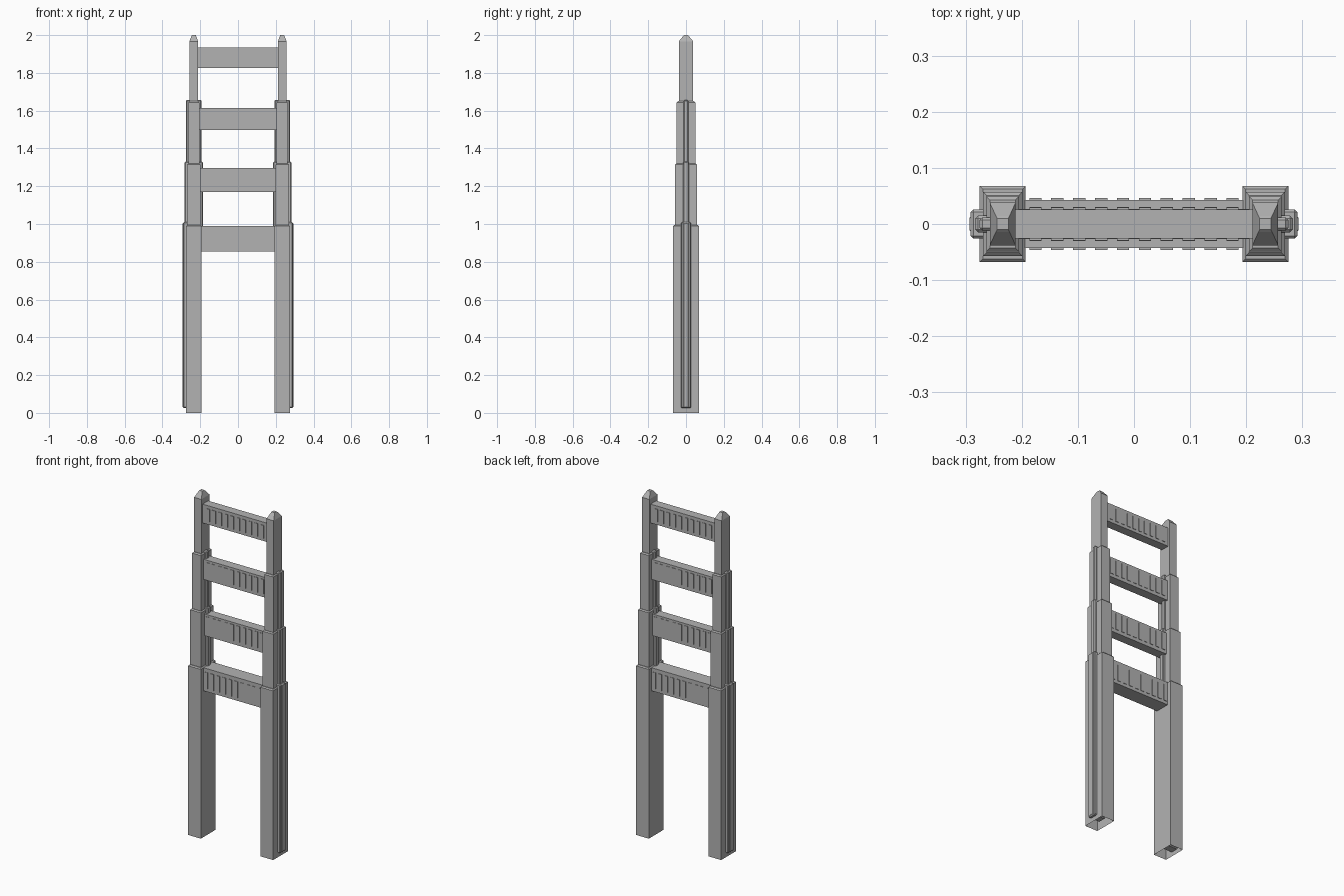
import bpy
import bmesh

cube = bpy.data.objects.get("Cube")
if cube:
    bpy.data.objects.remove(cube, do_unlink=True)

# Single stone grey
grey = bpy.data.materials.new("stone_grey")
grey.use_nodes = True
colour = (0.45, 0.45, 0.45, 1)
grey.diffuse_color = colour
grey.node_tree.nodes["Principled BSDF"].inputs["Base Color"].default_value = colour


def finish(bm, name):
    bmesh.ops.recalc_face_normals(bm, faces=bm.faces[:])
    mesh = bpy.data.meshes.new(name)
    bm.to_mesh(mesh)
    bm.free()
    mesh.materials.append(grey)
    obj = bpy.data.objects.new(name, mesh)
    bpy.context.collection.objects.link(obj)
    return obj


def add_box(bm, x0, x1, y0, y1, z0, z1):
    made = bmesh.ops.create_cube(bm, size=1)["verts"]
    for v in made:
        v.co.x = x1 if v.co.x > 0 else x0
        v.co.y = y1 if v.co.y > 0 else y0
        v.co.z = z1 if v.co.z > 0 else z0


def add_tower(name, cx, rings, open_bottom=False):
    """Stack of rectangles given as (z, half width, half depth)."""
    bm = bmesh.new()
    loops = [[bm.verts.new((cx + sx * hx, sy * hy, z))
              for sx, sy in ((-1, -1), (1, -1), (1, 1), (-1, 1))]
             for z, hx, hy in rings]
    for low, high in zip(loops, loops[1:]):
        for i in range(4):
            j = (i + 1) % 4
            bm.faces.new((low[i], low[j], high[j], high[i]))
    bm.faces.new(loops[-1])
    if not open_bottom:
        bm.faces.new(loops[0])
    return finish(bm, name)


def add_fin(name, x0, x1, hy, z0, z1, chamfer):
    bm = bmesh.new()
    add_box(bm, x0, x1, -hy, hy, z0, z1)
    obj = finish(bm, name)
    bevel = obj.modifiers.new("chamfer", "BEVEL")
    bevel.width = chamfer
    bevel.segments = 1
    return obj


# Tiers: bottom, top, half width, half depth
TIERS = [(0, 0.995, 0.041, 0.068), (0.98, 1.32, 0.035, 0.057),
         (1.3, 1.65, 0.029, 0.049)]
# Fins: inner reach, outer reach, half depth, bottom, top
FINS = [(0.02, 0.057, 0.026, 0.025, 1.01), (0.049, 0.049, 0.015, 0.98, 1.33),
        (0.041, 0.041, 0.012, 1.3, 1.657)]
LEG_X = 0.234
EDGE = 0.006

for side, label in ((1, "left"), (-1, "right")):
    cx = side * LEG_X
    # Stepped tower legs with chamfered shoulders
    for n, (z0, z1, hx, hy) in enumerate(TIERS):
        add_tower(f"{label}_tower_tier_{n + 1}", cx,
                  [(z0, hx, hy), (z1 - EDGE, hx, hy), (z1, hx - EDGE, hy - EDGE)],
                  open_bottom=(n == 0))
    # Top tier with pyramid cap
    add_tower(f"{label}_tower_top", cx,
              [(1.63, 0.023, 0.038), (1.967, 0.023, 0.038),
               (1.996, 0.012, 0.014), (2.0, 0.01, 0.01)])
    # Vertical fins through the tower sides
    for n, (inner, outer, hy, z0, z1) in enumerate(FINS):
        ends = sorted((cx - side * inner, cx + side * outer))
        add_fin(f"{label}_fin_{n + 1}", *ends, hy, z0, z1, 0.005)
    # Raised rib along the lowest fin
    ends = sorted((cx, cx + side * 0.059))
    add_fin(f"{label}_fin_rib", *ends, 0.013, 0.03, 1.005, 0.002)

# Cross beams: bottom, top, half depth, rib bottom, rib top
BEAMS = [(0.855, 0.99, 0.043, 0.873, 0.968), (1.17, 1.297, 0.027, 1.19, 1.285),
         (1.497, 1.615, 0.027, 1.516, 1.602), (1.825, 1.935, 0.026, 1.842, 1.917)]
PITCH = 0.039
for n, (z0, z1, hy, r0, r1) in enumerate(BEAMS):
    bm = bmesh.new()
    add_box(bm, -0.22, 0.22, -hy, hy, z0, z1)
    finish(bm, f"cross_beam_{n + 1}")
    # Upright ribs on both faces
    bm = bmesh.new()
    for i in range(10):
        x = (i - 4.5) * PITCH
        for s in (-1, 1):
            ys = sorted((s * (hy - 0.002), s * (hy + 0.003)))
            add_box(bm, x - 0.011, x + 0.011, *ys, r0, r1)
    finish(bm, f"cross_beam_ribs_{n + 1}")
